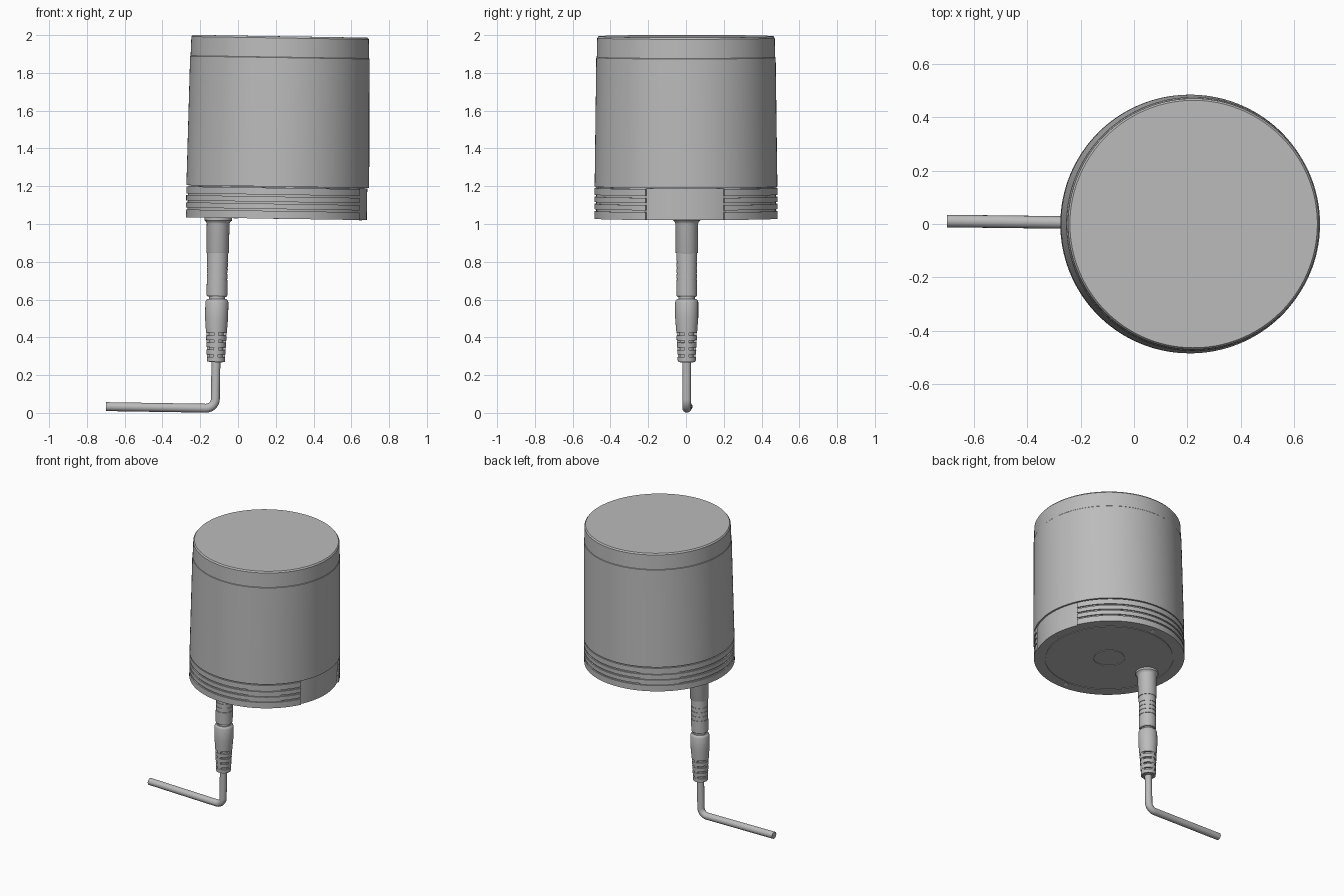
import bpy, bmesh
from math import sin, cos, pi, radians
from mathutils import Matrix, Vector

cube = bpy.data.objects.get("Cube")
if cube:
    bpy.data.objects.remove(cube, do_unlink=True)

# The whole assembly leans slightly; the local origin is the centre of the base
PLACE = (Matrix.Translation((0.208, 0, 1.028)) @ Matrix.Rotation(radians(-0.7), 4, 'Z')
         @ Matrix.Rotation(radians(0.9), 4, 'Y'))
PLUG_X = -0.313


def material(name, value):
    m = bpy.data.materials.new(name)
    m.use_nodes = True
    colour = (value, value, value, 1)
    m.diffuse_color = colour
    m.node_tree.nodes["Principled BSDF"].inputs["Base Color"].default_value = colour
    return m


grey = material("plain grey", 0.5)
pale = material("pale grey", 0.85)


def finish(bm, name, mat=grey, x=0.0, y=0.0):
    bmesh.ops.recalc_face_normals(bm, faces=bm.faces)
    mesh = bpy.data.meshes.new(name)
    bm.to_mesh(mesh)
    bm.free()
    mesh.materials.append(mat)
    obj = bpy.data.objects.new(name, mesh)
    bpy.context.collection.objects.link(obj)
    obj.matrix_world = PLACE @ Matrix.Translation((x, y, 0))
    bpy.ops.object.select_all(action='DESELECT')
    obj.select_set(True)
    bpy.context.view_layer.objects.active = obj
    bpy.ops.object.shade_smooth_by_angle(angle=radians(30))
    return obj


def lathe(name, profile, steps=96, start=0.0, sweep=2 * pi, **kw):
    """Turn a closed (radius, height) outline around the z axis."""
    bm = bmesh.new()
    verts = [bm.verts.new((r * cos(start), r * sin(start), z)) for r, z in profile]
    full = sweep > 2 * pi - 0.001
    pairs = list(zip(verts, verts[1:]))
    if not full:
        pairs.append((verts[-1], verts[0]))
    edges = [bm.edges.new(p) for p in pairs]
    out = bmesh.ops.spin(bm, geom=verts + edges, cent=(0, 0, 0), axis=(0, 0, 1),
                         angle=sweep, steps=steps)
    if full:
        bmesh.ops.remove_doubles(bm, verts=bm.verts, dist=0.00005)
    else:
        last = [g for g in out["geom_last"] if isinstance(g, bmesh.types.BMEdge)]
        bm.faces.new(verts)
        bmesh.ops.holes_fill(bm, edges=last)
    return finish(bm, name, **kw)


def grooved(top, bottom, centres, outer, inner, half):
    """Outline points running down a wall with square grooves."""
    pts = [(outer, top)]
    for z in centres:
        pts += [(outer, z + half), (inner, z + half), (inner, z - half), (outer, z - half)]
    return pts + [(outer, bottom)]


# Housing: slightly tapered drum with a faint seam and chamfered lid
lathe("housing", [(0, 0.16), (0.46, 0.16), (0.46, 0.17), (0.484, 0.17), (0.475, 0.853),
                  (0.4725, 0.856), (0.470, 0.957), (0.463, 0.966), (0, 0.966)], steps=128)

# Base: plain core, with shallow rings on the underside
lathe("base_core", [(0, 0.168), (0.474, 0.168), (0.474, 0.0), (0.414, 0.0), (0.414, 0.004),
                    (0.408, 0.004), (0.408, 0.0), (0.103, 0.0), (0.103, 0.004),
                    (0.097, 0.004), (0.097, 0.0), (0, 0.0)], steps=128)

# Grooved band, open at the plain panel on the left side
band = grooved(0.163, 0.0, (0.122, 0.084, 0.046), 0.484, 0.4755, 0.005)
lathe("grooved_band", [(0.46, 0.163)] + band + [(0.46, 0.0)], steps=112,
      start=radians(25.5), sweep=radians(309))

# Small fastener plates under the base
for i, (deg, size) in enumerate([(90, 0.016), (270, 0.016), (0, 0.008), (120, 0.008), (240, 0.008)]):
    a = radians(deg)
    lathe(f"fastener_{i + 1}", [(0, 0.002), (size, 0.002), (size, -0.002), (0, -0.002)],
          steps=16, mat=pale, x=0.44 * cos(a), y=0.44 * sin(a))

# Socket: flange, collar and ringed sleeve
lathe("socket_collar", [(0, 0.01), (0.073, 0.01), (0.073, -0.014), (0.064, -0.022),
                        (0.06, -0.032), (0.06, -0.183), (0.058, -0.187), (0, -0.187)],
      steps=48, x=PLUG_X)
sleeve = grooved(-0.18, -0.41, (-0.235, -0.265, -0.295, -0.325), 0.055, 0.052, 0.003)
lathe("socket_sleeve", [(0, -0.18)] + sleeve + [(0.05, -0.418), (0, -0.418)],
      steps=48, x=PLUG_X)

# Plug: narrow neck and tapering grip
lathe("plug_neck", [(0, -0.41), (0.043, -0.41), (0.043, -0.45), (0, -0.45)], steps=40, x=PLUG_X)
lathe("plug_grip", [(0, -0.43), (0.05, -0.43), (0.057, -0.436), (0.061, -0.446),
                    (0.061, -0.53), (0.055, -0.608), (0, -0.608)], steps=48, x=PLUG_X)


# Strain relief: core, tapering ribs and bridges between them
def relief_radius(z):
    return 0.055 + (z + 0.608) * 0.05


lathe("relief_core", [(0, -0.6), (0.04, -0.6), (0.036, -0.765), (0, -0.765)], steps=32, x=PLUG_X)
for i in range(4):
    top = -0.623 - i * 0.038
    low = top - 0.025
    a, b = relief_radius(top), relief_radius(low)
    lathe(f"relief_rib_{i + 1}", [(0, top), (a, top), (b, low), (0, low)], steps=40, x=PLUG_X)
bm = bmesh.new()
for k in range(4):
    turn = Matrix.Rotation(k * pi / 2, 4, 'Z')
    geo = bmesh.ops.create_cube(bm, size=1, matrix=Matrix.Diagonal((0.022, 0.024, 0.155, 1)))
    for v in geo["verts"]:
        z = v.co.z - 0.684
        v.co = turn @ Vector((relief_radius(z) - 0.013 + v.co.x, v.co.y, z))
finish(bm, "relief_bridges", x=PLUG_X)

# Cable: drops from the plug, bends and runs out to the right
drop, bend, end_x = -1.009, 0.05, -0.892
path = [(PLUG_X, -0.74)]
for i in range(13):
    a = i * pi / 24
    path.append((PLUG_X - bend + bend * cos(a), drop + bend - bend * sin(a)))
path.append((end_x, drop))
curve = bpy.data.curves.new("cable", 'CURVE')
curve.dimensions = '3D'
curve.bevel_depth = 0.0235
curve.bevel_resolution = 6
curve.use_fill_caps = True
spline = curve.splines.new('POLY')
spline.points.add(len(path) - 1)
for p, (x, z) in zip(spline.points, path):
    p.co = (x, 0, z, 1)
spline.use_smooth = True
curve.materials.append(grey)
cable = bpy.data.objects.new("cable", curve)
bpy.context.collection.objects.link(cable)
cable.matrix_world = PLACE
